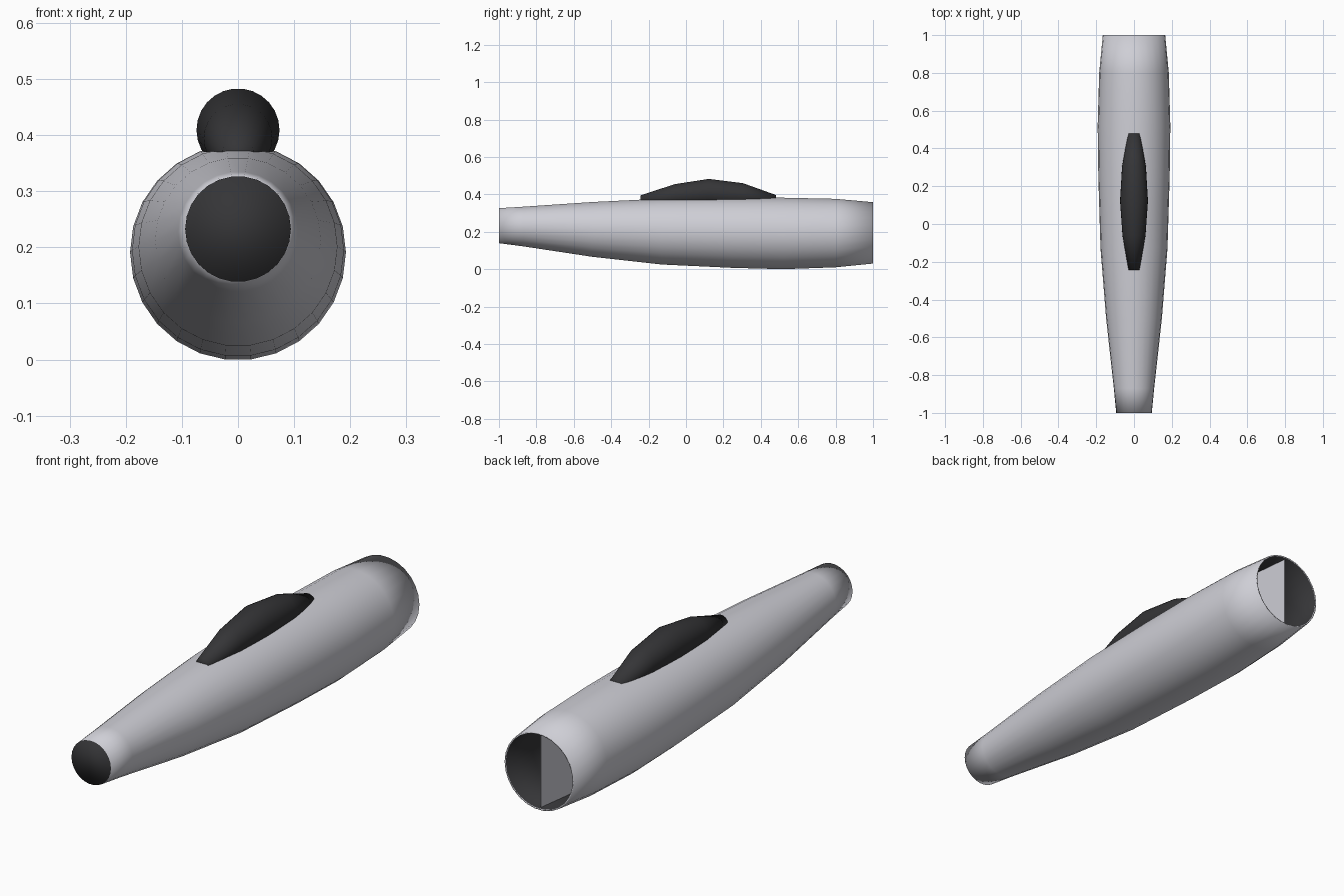
import bpy, bmesh, math

if "Cube" in bpy.data.objects:
    bpy.data.objects.remove(bpy.data.objects["Cube"])


def material(name, v):
    m = bpy.data.materials.new(name)
    m.diffuse_color = (v, v, v * 1.08, 1)
    m.use_nodes = True
    m.node_tree.nodes["Principled BSDF"].inputs["Base Color"].default_value = m.diffuse_color
    return m


def ring(bm, y, zc, r, n):
    # vertices at +-x, flat edges at top and bottom when n = 4k + 2
    return [bm.verts.new((r * math.cos(2 * math.pi * i / n), y,
                          zc + r * math.sin(2 * math.pi * i / n))) for i in range(n)]


def bridge(bm, rings, mat=0):
    for a, b in zip(rings, rings[1:]):
        n = len(a)
        for i in range(n):
            j = (i + 1) % n
            bm.faces.new((a[i], a[j], b[j], b[i])).material_index = mat


def finish(bm, name, mats, smooth=True):
    bmesh.ops.recalc_face_normals(bm, faces=bm.faces)
    for f in bm.faces:
        f.smooth = smooth
    me = bpy.data.meshes.new(name)
    bm.to_mesh(me)
    bm.free()
    ob = bpy.data.objects.new(name, me)
    bpy.context.collection.objects.link(ob)
    for m in mats:
        me.materials.append(m)
    return ob


grey = material("light_grey", 0.62)
dark = material("dark_grey", 0.035)
N = 26
FLAT = math.cos(math.pi / N)

# Fuselage: (y, top z, bottom z); outer skin, thin lip, dark intake duct
profile = [(-1, .326, .139), (-.87, .334, .122), (-.5, .359, .066), (-.13, .377, .025),
           (.25, .382, .007), (.52, .382, 0), (.8, .376, .01), (1, .358, .03)]
outer = [(y, (t + b) / 2, (t - b) / 2 / FLAT) for y, t, b in profile]
bm = bmesh.new()
skin = [ring(bm, *p, N) for p in outer]
bridge(bm, skin)
bm.faces.new(skin[0]).material_index = 1          # dark exhaust end
lip = ring(bm, 1, outer[-1][1], outer[-1][2] - .006, N)
bridge(bm, [skin[-1], lip])
duct = [lip] + [ring(bm, y, z, r - .008, N) for y, z, r in outer[-2:-5:-1]]
bridge(bm, duct, 1)
bm.faces.new(duct[-1]).material_index = 1
finish(bm, "fuselage", [grey, dark])

# Vertical splitter plate inside the intake
bm = bmesh.new()
inner = [(.99, outer[-1][1], outer[-1][2] - .007)] + \
        [(y, z, r - .009) for y, z, r in outer[-2:-5:-1]]
for s in range(len(inner) - 1):
    quad = []
    for (y, z, r), signs in ((inner[s], (-1, 1)), (inner[s + 1], (1, -1))):
        quad += [bm.verts.new((0, y, z + k * r * FLAT)) for k in signs]
    bm.faces.new(quad)
bmesh.ops.remove_doubles(bm, verts=bm.verts, dist=1e-5)
plate = finish(bm, "intake_splitter", [grey], False)
mod = plate.modifiers.new("thickness", "SOLIDIFY")
mod.thickness = .004
mod.offset = 0

# Canopy: tapered bubble partly sunk in the fuselage
bm = bmesh.new()
bubble = [(-.243, .366, .029), (-.06, .394, .061), (.122, .409, .074),
          (.305, .397, .063), (.48, .366, .031)]
rings = [ring(bm, *p, N) for p in bubble]
bridge(bm, rings)
bm.faces.new(rings[0])
bm.faces.new(rings[-1])
finish(bm, "canopy", [dark])
